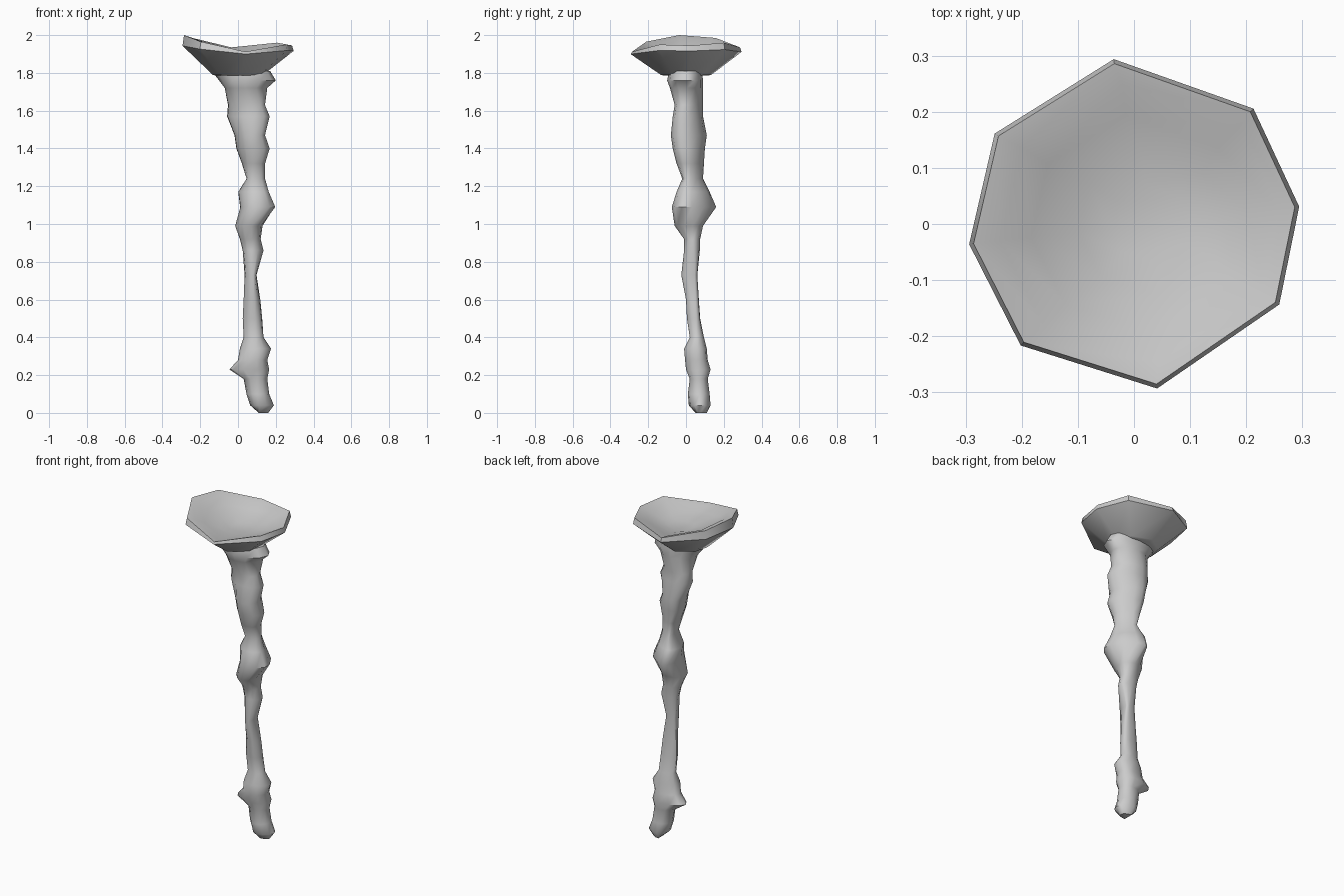
import bpy, bmesh
from math import sin, cos, pi, radians

if "Cube" in bpy.data.objects:
    bpy.data.objects.remove(bpy.data.objects["Cube"])


def loft(name, rings, angle):
    """Skin closed rings of equal length and cap both ends."""
    bm = bmesh.new()
    loops = [[bm.verts.new(p) for p in ring] for ring in rings]
    n = len(loops[0])
    for a, b in zip(loops, loops[1:]):
        for i in range(n):
            j = (i + 1) % n
            bm.faces.new((a[i], a[j], b[j], b[i]))
    bm.faces.new(loops[0][::-1])
    bm.faces.new(loops[-1])
    bmesh.ops.recalc_face_normals(bm, faces=bm.faces)
    mesh = bpy.data.meshes.new(name)
    bm.to_mesh(mesh)
    bm.free()
    ob = bpy.data.objects.new(name, mesh)
    bpy.context.collection.objects.link(ob)
    bpy.ops.object.select_all(action='DESELECT')
    bpy.context.view_layer.objects.active = ob
    ob.select_set(True)
    bpy.ops.object.shade_smooth_by_angle(angle=angle)


def stem_ring(z, l, r, f, b):
    """Lopsided ellipse around a leaning axis, reaching the given extents (cm).
    The upper stem is stretched along the front-right / back-left diagonal."""
    cx, cy = 11 - .04 * z, 7.5 - .04 * z
    skew = .32 if 104 < z < 170 else 0
    ring = []
    for k in range(12):
        c, s = cos(k * pi / 6 + skew), sin(k * pi / 6)
        x = cx + c * (r - cx if c > 0 else cx - l)
        y = cy + s * (b - cy if s > 0 else cy - f)
        ring.append((x / 100, y / 100, z / 100))
    return ring


# Gnarled stem: height, then left, right, front and back extents
knots = [
    (0, 11, 16, 5, 11), (4, 6.5, 19, 1.5, 13), (10, 4.5, 16.5, 1, 12.5),
    (18, 3, 15.5, 2, 11.5), (23, -4.5, 16.5, 0, 13), (28, 0, 15.5, -.5, 11.5),
    (34, 1, 17.5, -1, 11), (40, 3, 13.5, 2, 9.5), (50, 2.5, 12.8, .5, 7.5),
    (60, 3, 11.8, 0, 6.8), (73, 3.5, 9.8, -2.5, 6), (86, 2.5, 13.5, -1, 7.3),
    (92, 1, 12, -1, 7.5), (99, -1.5, 13, -6, 9), (109, 1, 20, -7.5, 16),
    (117, 0, 16.5, -5, 12.5), (124, 4.5, 14.5, -2, 9), (132, 2, 14.5, -5, 9.5),
    (140, -1, 17, -7, 10), (147, -2, 14.5, -8, 11), (157, -6, 17, -7, 9),
    (163, -5.5, 14.5, -6, 9), (172, -7, 15.5, -8.5, 9), (176, -10, 20, -10, 9),
    (181, -14, 17, -9, 8.5),
]
loft("stem", [stem_ring(*k) for k in knots], 0.9)

# Uneven eight-sided bowl: direction of each rim corner and its height
rim_angle = [6, 44, 97, 147, 187, 227, 278, 331]
rim_top = [1.945, 1.96, 1.935, 1.985, 2.0, 1.965, 1.912, 1.95]


def bowl_ring(radius, base, tilt, shift=0):
    """tilt sets how strongly the ring follows the uneven rim height."""
    return [(shift + radius * cos(radians(a)), radius * sin(radians(a)),
             base + tilt * (t - 1.957)) for a, t in zip(rim_angle, rim_top)]


# Flared underside, thin lip, and a shallow dished top
outside = [bowl_ring(.115, 1.785, 0), bowl_ring(.135, 1.79, 0),
           bowl_ring(.296, 1.922, .5)]
lip = [bowl_ring(.288, 1.957, 1), bowl_ring(.25, 1.945, .9, .01)]
inside = [bowl_ring(.195, 1.92, .6, .01), bowl_ring(.13, 1.9, .2, .03),
          bowl_ring(.07, 1.885, 0, .03)]
loft("bowl", outside + lip + inside, 0.8)
